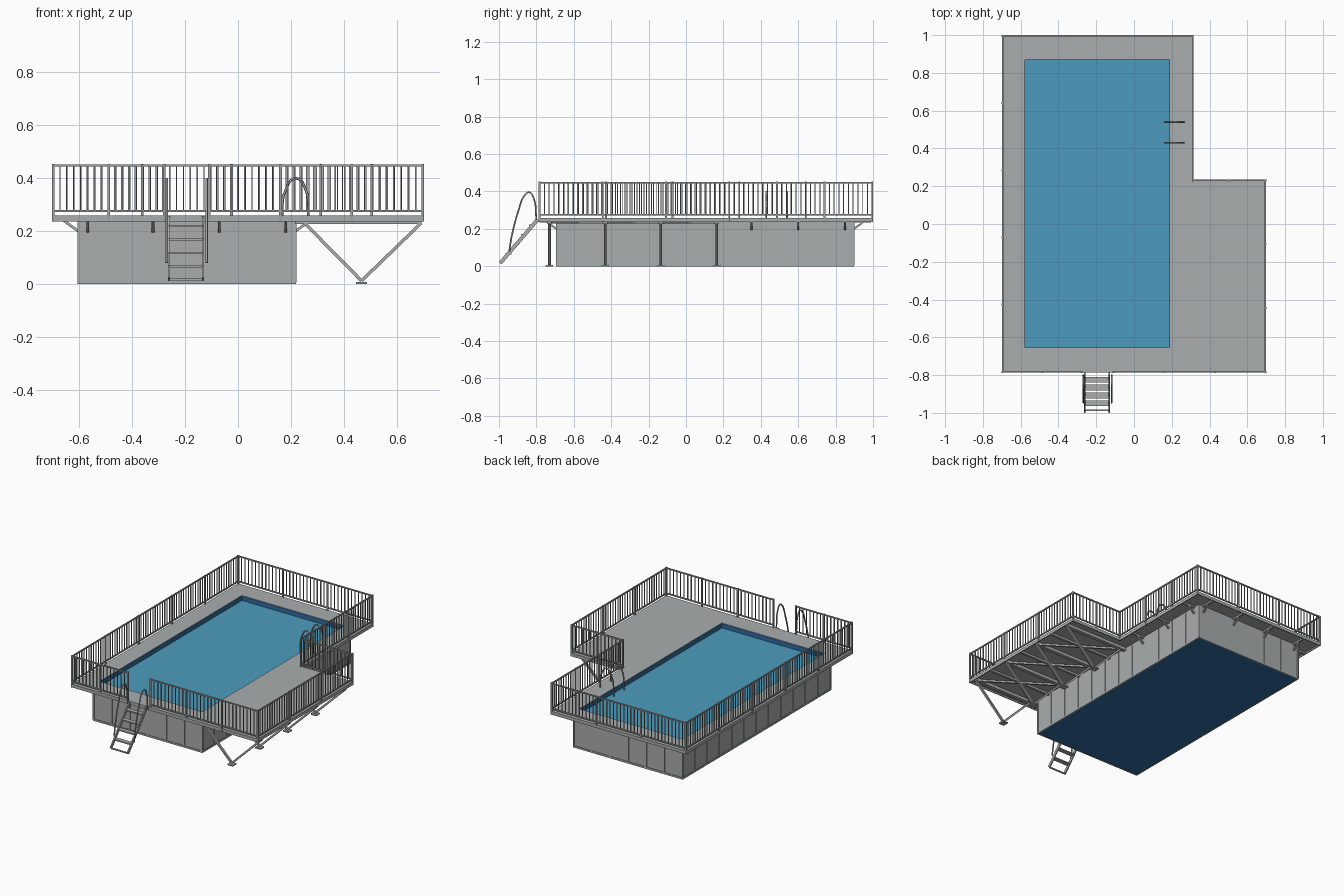
import bpy, bmesh, math
from mathutils import Vector, Matrix

cube = bpy.data.objects.get("Cube")
if cube:
    bpy.data.objects.remove(cube, do_unlink=True)


def material(name, rgb):
    m = bpy.data.materials.new(name)
    m.use_nodes = True
    m.diffuse_color = (*rgb, 1)
    m.node_tree.nodes["Principled BSDF"].inputs["Base Color"].default_value = (*rgb, 1)
    return m


GREY = material("painted grey", (0.40, 0.42, 0.42))
STEEL = material("rail steel grey", (0.35, 0.36, 0.36))
WATER = material("water blue", (0.075, 0.33, 0.51))
LINER = material("liner blue", (0.026, 0.15, 0.36))


class Part:
    """Collects boxes and bars into one mesh object."""

    def __init__(self, name, mat):
        self.name, self.mat, self.bm = name, mat, bmesh.new()

    def box(self, x0, x1, y0, y1, z0, z1):
        m = Matrix.Translation(((x0 + x1) / 2, (y0 + y1) / 2, (z0 + z1) / 2))
        m = m @ Matrix.Diagonal((x1 - x0, y1 - y0, z1 - z0, 1))
        bmesh.ops.create_cube(self.bm, size=1, matrix=m)

    def bar(self, a, b, w, h=None):
        a, b = Vector(a), Vector(b)
        d = b - a
        m = Matrix.Translation((a + b) / 2) @ d.to_track_quat('Z', 'Y').to_matrix().to_4x4()
        m = m @ Matrix.Diagonal((w, h or w, d.length, 1))
        bmesh.ops.create_cube(self.bm, size=1, matrix=m)

    def done(self):
        me = bpy.data.meshes.new(self.name)
        self.bm.to_mesh(me)
        self.bm.free()
        me.materials.append(self.mat)
        ob = bpy.data.objects.new(self.name, me)
        bpy.context.collection.objects.link(ob)
        return ob


def tube(name, points, radius):
    cu = bpy.data.curves.new(name, 'CURVE')
    cu.dimensions = '3D'
    cu.bevel_depth, cu.bevel_resolution, cu.resolution_u = radius, 1, 6
    cu.use_fill_caps = True
    sp = cu.splines.new('BEZIER')
    sp.bezier_points.add(len(points) - 1)
    for bp, p in zip(sp.bezier_points, points):
        bp.co = p
        bp.handle_left_type = bp.handle_right_type = 'AUTO'
    cu.materials.append(STEEL)
    bpy.context.collection.objects.link(bpy.data.objects.new(name, cu))


# Key dimensions
X0, X1, X2 = -0.70, 0.315, 0.70        # deck sides, extension side
Y0, Y1, Y2 = -0.787, 0.235, 1.0        # deck front, extension back, deck back
PX0, PX1, PY0, PY1 = -0.60, 0.215, -0.69, 0.895    # pool wall
OX0, OX1, OY0, OY1 = -0.58, 0.19, -0.655, 0.87     # opening in the deck
TOP, UNDER = 0.258, 0.236

# Pool walls with ribs and edge rails
wall = Part("pool_wall", GREY)
for x0, x1, y0, y1 in ((PX0, PX0 + .015, PY0, PY1), (PX1 - .015, PX1, PY0, PY1),
                       (PX0, PX1, PY0, PY0 + .015), (PX0, PX1, PY1 - .015, PY1)):
    wall.box(x0, x1, y0, y1, 0.005, 0.245)
wall.done()

ribs = Part("wall_ribs", GREY)
e = 0.004
for i in range(7):
    x = PX0 + (PX1 - PX0) * i / 6
    for y in (PY0, PY1):
        ribs.box(x - .005, x + .005, y - e, y + e, 0.005, 0.24)
for i in range(13):
    y = PY0 + (PY1 - PY0) * i / 12
    for x in (PX0, PX1):
        ribs.box(x - e, x + e, y - .005, y + .005, 0.005, 0.24)
for y in (PY0, PY1):
    ribs.box(PX0 - e, PX1 + e, y - e, y + e, 0, 0.012)
for x in (PX0, PX1):
    ribs.box(x - e, x + e, PY0, PY1, 0, 0.012)
ribs.done()

# Liner and water
liner = Part("pool_liner", LINER)
liner.box(PX0 + .004, PX1 - .004, PY0 + .004, PY1 - .004, 0.002, 0.012)
for x in (OX0, OX1):
    liner.box(x - .002, x + .002, OY0, OY1, 0.012, 0.254)
for y in (OY0, OY1):
    liner.box(OX0, OX1, y - .002, y + .002, 0.012, 0.254)
liner.done()
water = Part("water", WATER)
water.box(OX0, OX1, OY0, OY1, 0.014, 0.225)
water.done()

# Deck boards around the opening
deck = Part("deck", GREY)
for x0, x1, y0, y1 in ((X0, OX0, Y0, Y2), (OX1, X1, Y0, Y2), (OX0, OX1, Y0, OY0),
                       (OX0, OX1, OY1, Y2), (X1, X2, Y0, Y1)):
    deck.box(x0, x1, y0, y1, 0.246, TOP)
deck.done()

# Deck edge board, following the outline
outline = [(X0, Y0), (X2, Y0), (X2, Y1), (X1, Y1), (X1, Y2), (X0, Y2)]
fascia = Part("deck_edge", GREY)
t = 0.006
for (ax, ay), (bx, by) in zip(outline, outline[1:] + outline[:1]):
    cx0, cx1, cy0, cy1 = min(ax, bx), max(ax, bx), min(ay, by), max(ay, by)
    if cx0 == cx1:
        cx0, cx1 = (cx0, cx0 + t) if cx0 == X0 else (cx0 - t, cx0)
    else:
        cy0, cy1 = (cy0, cy0 + t) if cy0 == Y0 else (cy0 - t, cy0)
    fascia.box(cx0, cx1, cy0, cy1, UNDER, TOP - .001)
fascia.done()

# Small braces under the overhang
braces = Part("deck_braces", GREY)


def brace(x, y, dx, dy):
    braces.bar((x, y, 0.198), (x + dx, y + dy, 0.238), .01)
    braces.bar((x, y, 0.241), (x + dx * 1.7, y + dy * 1.7, 0.241), .012)


for x in (-0.565, -0.32, -0.07, 0.18):
    brace(x, PY0, 0, -.055)
    brace(x, PY1, 0, .055)
for i in range(7):
    y = -0.65 + 0.25 * i
    brace(PX0, y, -.055, 0)
    if y > Y1:
        brace(PX1, y, .055, 0)
braces.done()

# Extension frame: beams, cross bracing, V struts with feet
frame = Part("extension_frame", GREY)
struts = Part("extension_struts", GREY)
ys = [-0.73, -0.432, -0.134, 0.165]
for y in ys:
    frame.box(PX1, X2 - .01, y - .012, y + .012, 0.226, 0.246)
    for x in (0.25, 0.69):
        struts.bar((x, y, 0.23), (0.465, y, 0.012), .014, .012)
    struts.box(0.445, 0.485, y - .02, y + .02, 0, 0.008)
for a, b in zip(ys, ys[1:]):
    frame.box(PX1, X2 - .01, (a + b) / 2 - .008, (a + b) / 2 + .008, 0.232, 0.246)
    frame.bar((PX1 + .02, a, 0.234), (X2 - .02, b, 0.234), .012)
    frame.bar((X2 - .02, a, 0.234), (PX1 + .02, b, 0.234), .012)
frame.done()
struts.done()

# Railing runs: each is a line of posts with balusters between
posts = Part("railing_posts", STEEL)
rails = Part("railing_rails", STEEL)
balusters = Part("railing_balusters", STEEL)
RZ, BZ = 0.446, 0.275


def run(a, b, bays):
    a, b = Vector(a), Vector(b)
    for i in range(bays + 1):
        p = a.lerp(b, i / bays)
        posts.box(p.x - .005, p.x + .005, p.y - .005, p.y + .005, UNDER, 0.452)
        if i == bays:
            break
        q = a.lerp(b, (i + 1) / bays)
        n = round((q - p).length / 0.026)
        for k in range(1, n):
            c = p.lerp(q, k / n)
            balusters.box(c.x - .0025, c.x + .0025, c.y - .0025, c.y + .0025, BZ, RZ)
    for z in (RZ, BZ):
        rails.bar((a.x, a.y, z), (b.x, b.y, z), .008)


r = 0.004
run((X0 + r, Y0 + r), (-0.277, Y0 + r), 2)
run((-0.108, Y0 + r), (X2 - r, Y0 + r), 3)
run((X2 - r, Y0 + r), (X2 - r, Y1 - r), 3)
run((X2 - r, Y1 - r), (X1 - r, Y1 - r), 2)
run((X1 - r, Y1 - r), (X1 - r, Y2 - r), 3)
run((X1 - r, Y2 - r), (X0 + r, Y2 - r), 3)
run((X0 + r, Y2 - r), (X0 + r, Y0 + r), 5)
for part in (posts, rails, balusters):
    part.done()

# Entry stairs with curved handrails
stairs = Part("entry_stairs", GREY)
for x in (-0.26, -0.132):
    stairs.bar((x, -0.992, 0.018), (x, -0.793, 0.25), .008, .02)
for i in range(4):
    y, z = -0.949 + 0.0415 * i, 0.066 + 0.051 * i
    stairs.box(-0.26, -0.132, y - .015, y + .015, z - .004, z + .004)
stairs.box(-0.26, -0.132, -0.991, -0.983, 0.012, 0.02)
stairs.done()
for side, x in (("right", -0.268), ("left", -0.118)):
    tube(side + "_stair_handrail",
         [(x, -0.945, 0.08), (x, -0.932, 0.16), (x, -0.895, 0.30), (x, -0.862, 0.38),
          (x, -0.838, 0.395), (x, -0.815, 0.365), (x, -0.80, 0.25)], .005)

# Pool ladder grab loops, arching over the deck edge into the water
for side, y in (("front", 0.43), ("back", 0.54)):
    tube(side + "_grab_loop",
         [(0.165, y, 0.10), (0.165, y, 0.25), (0.178, y, 0.35), (0.218, y, 0.398),
          (0.255, y, 0.355), (0.265, y, 0.25)], .005)
treads = Part("pool_ladder_treads", STEEL)
for z in (0.12, 0.18):
    treads.box(0.155, 0.175, 0.43, 0.54, z - .004, z + .004)
treads.done()
